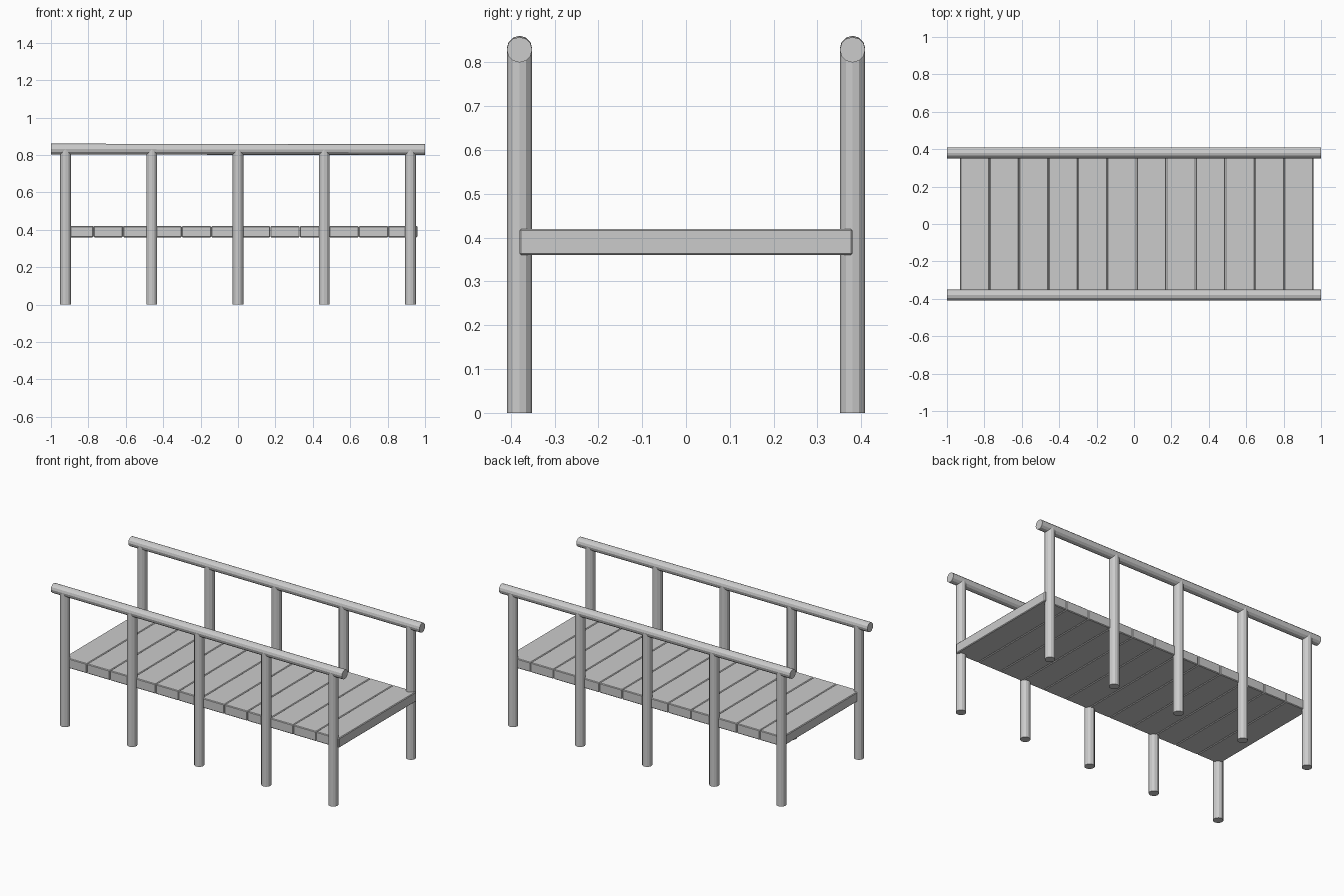
import bpy
from math import pi, atan

if "Cube" in bpy.data.objects:
    bpy.data.objects.remove(bpy.data.objects["Cube"])

SIDE_Y = 0.38


def pole(name, loc, radius, length, rot=(0, 0, 0)):
    bpy.ops.mesh.primitive_cylinder_add(vertices=12, radius=radius, depth=length,
                                        location=loc, rotation=rot)
    bpy.context.object.name = name


# Posts and handrails on both sides
for side, y in (("front", -SIDE_Y), ("back", SIDE_Y)):
    for i in range(5):
        pole(f"{side}_post_{i + 1}", (-0.922 + 0.461 * i, y, 0.415), 0.029, 0.83)
    # Handrail drops very slightly towards the right
    pole(f"{side}_handrail", (0, y, 0.83), 0.029, 2.0, (0, pi / 2 + atan(0.0015), 0))

# Deck of twelve bevelled planks
PITCH = 0.1575
for i in range(12):
    bpy.ops.mesh.primitive_cube_add(size=1, location=(-0.93 + PITCH * (i + 0.5), 0, 0.39))
    plank = bpy.context.object
    plank.name = f"deck_plank_{i + 1}"
    plank.scale = (PITCH - 0.001, 2 * SIDE_Y, 0.06)
    bpy.ops.object.transform_apply(location=False, rotation=False, scale=True)
    bevel = plank.modifiers.new("soft_edges", 'BEVEL')
    bevel.width = 0.004
    bevel.segments = 1
